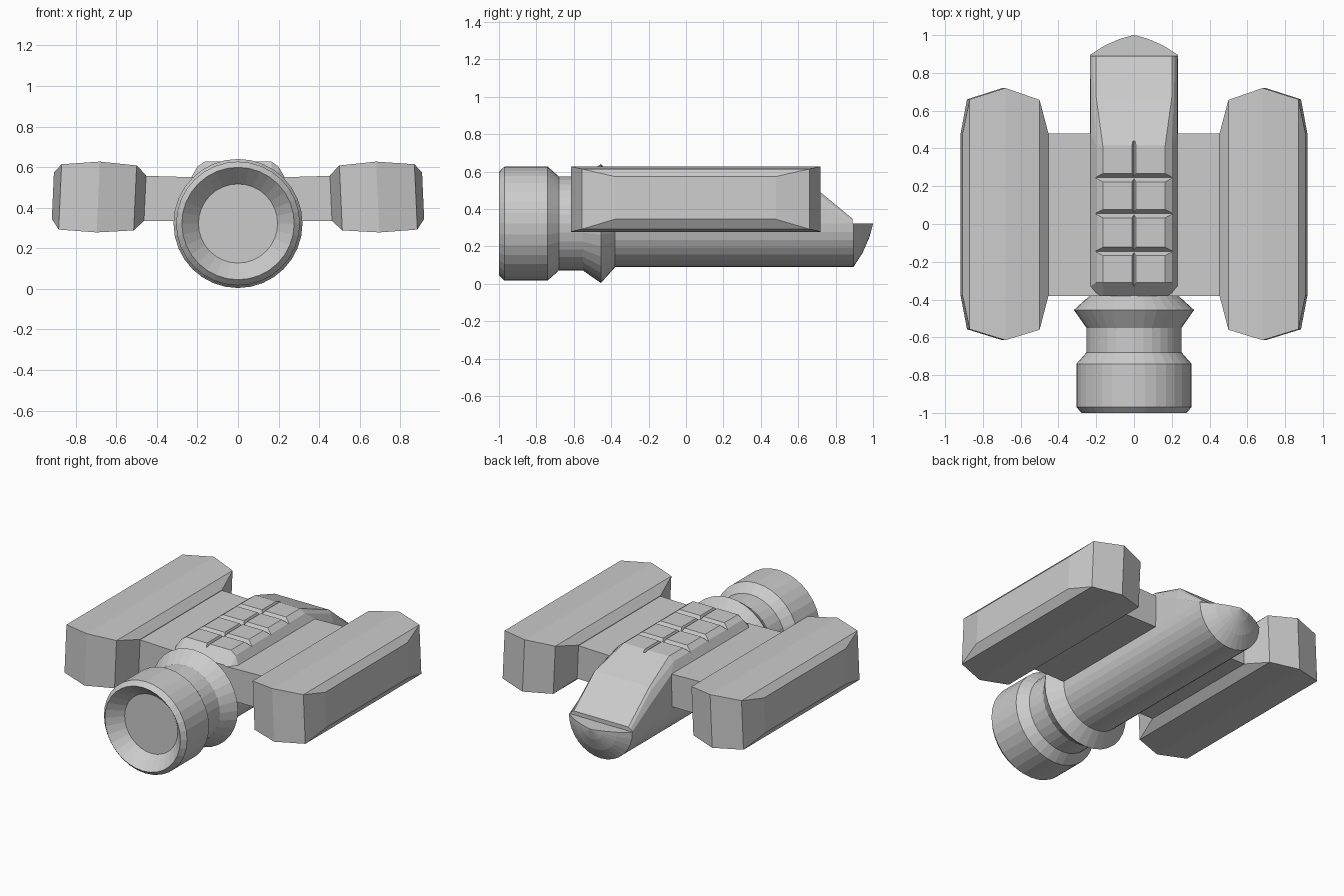
import bpy, bmesh, math

if "Cube" in bpy.data.objects:
    bpy.data.objects.remove(bpy.data.objects["Cube"])

AXIS_Z = 0.322   # height of the long centre axis


def finish(bm, name):
    bmesh.ops.recalc_face_normals(bm, faces=bm.faces)
    me = bpy.data.meshes.new(name)
    bm.to_mesh(me)
    bm.free()
    ob = bpy.data.objects.new(name, me)
    bpy.context.collection.objects.link(ob)
    return ob


def loft(name, rings):
    """Skin a list of equal-length point rings and cap both ends."""
    bm = bmesh.new()
    vs = [[bm.verts.new(p) for p in r] for r in rings]
    n = len(vs[0])
    for a, b in zip(vs, vs[1:]):
        for i in range(n):
            j = (i + 1) % n
            bm.faces.new((a[i], a[j], b[j], b[i]))
    bm.faces.new(vs[0])
    bm.faces.new(vs[-1])
    return finish(bm, name)


def half_arc(y, r, steps=16):
    """Lower half circle from left to right."""
    return [(-r * math.cos(math.pi * i / steps), y,
             AXIS_Z - r * math.sin(math.pi * i / steps)) for i in range(steps + 1)]


def rect(x, y0, y1, z0, z1, side):
    def pt(y, z):
        return (side * (x - 0.045 * (z - 0.45)), y, z)
    return [pt(y0, z0), pt(y1, z0), pt(y1, z1), pt(y0, z1)]


# fuselage: round belly with a faceted deck sloping down to the nose
# y, shoulder y, shoulder z, bevel (x, z), top (x, z)
R = 0.233
sections = [
    (-0.38, -0.38, 0.50, 0.200, 0.535, 0.165, 0.555),
    (-0.31, -0.33, 0.55, 0.200, 0.602, 0.165, 0.627),
    (0.415, 0.48, 0.55, 0.200, 0.602, 0.165, 0.627),
    (0.67, 0.67, 0.45, 0.212, 0.510, 0.200, 0.530),
    (0.89, 0.89, 0.326, 0.215, 0.338, 0.200, 0.348),
]
rings = []
for y, ys, zs, bx, bz, tx, tz in sections:
    deck = [(R - 0.003, ys, zs), (bx, y, bz), (tx, y, tz)]
    rings.append(half_arc(y, R) + deck + [(-x, yy, z) for x, yy, z in reversed(deck)])
fuselage = loft("fuselage", rings)

# nose: lower half of a blunt dome
loft("nose", [half_arc(y, r) for y, r in
              ((0.88, R), (0.895, R), (0.945, 0.155), (0.98, 0.075), (1.0, 0.003))])


# V-shaped panel grooves in the deck
def groove(along_x, centre, a, b, half_w, depth):
    ends = []
    for t in (a, b):
        tri = [(0, 0.627 - depth), (half_w, 0.627), (half_w, 0.66), (-half_w, 0.66), (-half_w, 0.627)]
        ends.append([(t, centre + w, z) if along_x else (centre + w, t, z) for w, z in tri])
    cutter = loft("groove_cutter", ends)
    cutter.hide_render = True
    mod = fuselage.modifiers.new("groove", 'BOOLEAN')
    mod.operation, mod.solver, mod.object = 'DIFFERENCE', 'EXACT', cutter
    bpy.context.view_layer.objects.active = fuselage
    bpy.ops.object.modifier_apply(modifier=mod.name)
    bpy.data.objects.remove(cutter)


for gy in (0.245, 0.055, -0.145):
    groove(True, gy, -0.205, 0.205, 0.022, 0.03)
groove(False, 0, -0.335, 0.44, 0.011, 0.022)

# rear nozzle with flared collar and recessed bowl, turned about the y axis
profile = [(-0.37, 0.22), (-0.38, 0.235), (-0.455, 0.318), (-0.55, 0.252), (-0.68, 0.252),
           (-0.74, 0.305), (-0.97, 0.305), (-1.0, 0.277), (-0.91, 0.195)]
N = 32
loft("rear_nozzle", [[(r * math.cos(2 * math.pi * i / N), y, AXIS_Z + r * math.sin(2 * math.pi * i / N))
                      for i in range(N)] for y, r in profile])

for side, label in ((1, "right"), (-1, "left")):
    # wing slab joining body and pod
    loft(label + "_wing", [rect(0.15, -0.38, 0.48, 0.335, 0.548, side),
                           rect(0.47, -0.38, 0.48, 0.335, 0.557, side)])
    # bevelled side pod
    loft(label + "_pod", [rect(x, y0, y1, z0, z1, side) for x, y0, y1, z0, z1 in (
        (0.458, -0.38, 0.48, 0.335, 0.56),
        (0.507, -0.56, 0.657, 0.288, 0.608),
        (0.689, -0.615, 0.72, 0.278, 0.627),
        (0.877, -0.557, 0.66, 0.292, 0.614),
        (0.913, -0.38, 0.48, 0.345, 0.573))])
